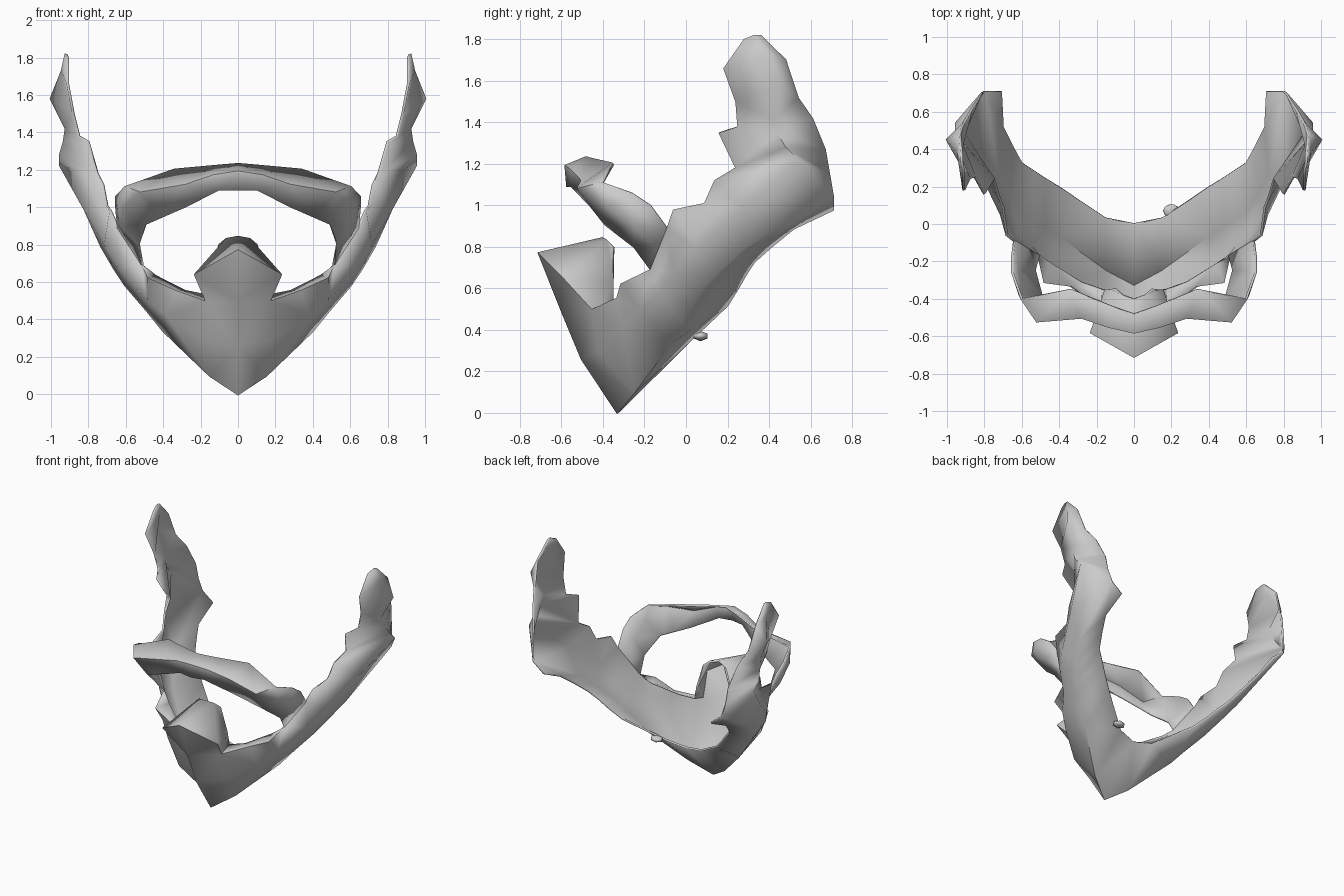
import bpy
import bmesh
import math
from mathutils import Vector

default_cube = bpy.data.objects.get("Cube")
if default_cube:
    bpy.data.objects.remove(default_cube, do_unlink=True)

grey = bpy.data.materials.new("plain_grey")
grey.use_nodes = True
grey_colour = (0.6, 0.6, 0.6, 1.0)
grey.diffuse_color = grey_colour
grey.node_tree.nodes["Principled BSDF"].inputs["Base Color"].default_value = grey_colour


def finish(obj):
    """Give a part its colour and smooth shading with sharp creases."""
    obj.data.materials.append(grey)
    bpy.ops.object.select_all(action="DESELECT")
    obj.select_set(True)
    bpy.context.view_layer.objects.active = obj
    bpy.ops.object.shade_smooth_by_angle(angle=math.radians(65))


def mirrored_shell(name, skins):
    """Skin each group of neighbouring paths, weld the seams, mirror and thicken."""
    bm = bmesh.new()
    for paths in skins:
        rows = [[bm.verts.new(Vector(point)) for point in path] for path in paths]
        for low, high in zip(rows, rows[1:]):
            for i in range(len(low) - 1):
                bm.faces.new((low[i], low[i + 1], high[i + 1], high[i]))
    bmesh.ops.remove_doubles(bm, verts=bm.verts, dist=0.001)
    bmesh.ops.triangulate(bm, faces=bm.faces, quad_method="SHORT_EDGE")
    bmesh.ops.recalc_face_normals(bm, faces=bm.faces)
    mesh = bpy.data.meshes.new(name)
    bm.to_mesh(mesh)
    bm.free()
    obj = bpy.data.objects.new(name, mesh)
    bpy.context.collection.objects.link(obj)
    mirror = obj.modifiers.new("mirror", "MIRROR")
    mirror.use_clip = True
    mirror.merge_threshold = 0.002
    shell = obj.modifiers.new("shell", "SOLIDIFY")
    shell.thickness = 0.014
    shell.offset = 0
    finish(obj)


# Jaw: paths run from the chin out to the rear corner
back_edge = [(0, 0, .33), (.15, .03, .36), (.4, .2, .52), (.48, .25, .6), (.54, .29, .67),
             (.6, .33, .73), (.65, .42, .81), (.7, .52, .89), (.71, .71, .98)]
under_ridge = [(0, -.33, 0), (.15, -.25, .1), (.4, -.07, .34), (.48, -.02, .44), (.54, .02, .51),
               (.6, .06, .58), (.66, .14, .67), (.73, .27, .79), (.8, .71, 1.05)]
outer_bulge = [(0, -.5, .26), (.2, -.42, .3), (.38, -.3, .42), (.48, -.22, .5), (.55, -.12, .58),
               (.63, -.06, .68), (.71, .05, .8), (.82, .28, .99), (.95, .54, 1.22)]
upper_rim = [(0, -.6, .5), (.17, -.45, .5), (.33, -.33, .55), (.48, -.31, .62), (.51, -.17, .69),
             (.64, -.09, .89), (.68, -.06, .98), (.7, .09, 1.01), (.72, .14, 1.12)]
jaw = [back_edge, under_ridge, outer_bulge, upper_rim]

# Narrow lip folded inward along the opening
lip = [(.17, -.35, .53), (.28, -.31, .55), (.44, -.21, .63), upper_rim[4]]
rim_lip = [upper_rim[1:5], lip]

# Chin hood: rings from the middle of the front round to the open back
hood = [
    [upper_rim[0], upper_rim[1], lip[0]],
    [(0, -.71, .77), (.23, -.58, .64), (.15, -.35, .62)],
    [(0, -.4, .84), (.06, -.38, .83), (.1, -.35, .8)],
]

# Rear blades: paths climb from the jaw to the tip
blade_rear = [under_ridge[-1], (.82, .69, 1.15), (.83, .67, 1.27), (.87, .61, 1.42),
              (.91, .54, 1.52), (.93, .48, 1.7), (.92, .36, 1.82)]
blade_middle = [outer_bulge[-1], (.95, .48, 1.28), (.93, .44, 1.35), (.92, .42, 1.42),
                (1, .45, 1.58), (.94, .38, 1.73), (.92, .33, 1.82)]
blade_front = [upper_rim[-1], (.75, .24, 1.18), (.8, .16, 1.35), (.85, .25, 1.38),
               (.88, .24, 1.5), (.91, .18, 1.66), (.91, .28, 1.8)]
blades = [blade_rear, blade_middle, blade_front]

mirrored_shell("jaw_with_hood_and_blades", [jaw, rim_lip, hood, blades])

# Front band: paths run from the jaw rim up and forward to the middle
band_hinge = (Vector(upper_rim[4]) + Vector(upper_rim[5])) / 2
band_top = [upper_rim[5], (.65, -.17, 1), (.65, -.26, 1.06), (.6, -.4, 1.11),
            (.34, -.35, 1.2), (.12, -.44, 1.22), (0, -.48, 1.23)]
band_ridge = [band_hinge, (.62, -.25, .9), (.61, -.38, 1), (.52, -.52, 1.08),
              (.28, -.5, 1.12), (.13, -.55, 1.17), (0, -.58, 1.19)]
band_low = [upper_rim[4], (.53, -.25, .8), (.49, -.39, .91), (.4, -.42, .95),
            (.28, -.46, 1), (.1, -.55, 1.09), (0, -.57, 1.09)]
mirrored_shell("front_band", [[band_top, band_ridge, band_low]])

# Small lump on the rear lower edge
bpy.ops.mesh.primitive_ico_sphere_add(subdivisions=1, radius=0.05, location=(.2, .07, .37))
lump = bpy.context.object
lump.name = "edge_lump"
lump.scale = (1, .8, .5)
finish(lump)
